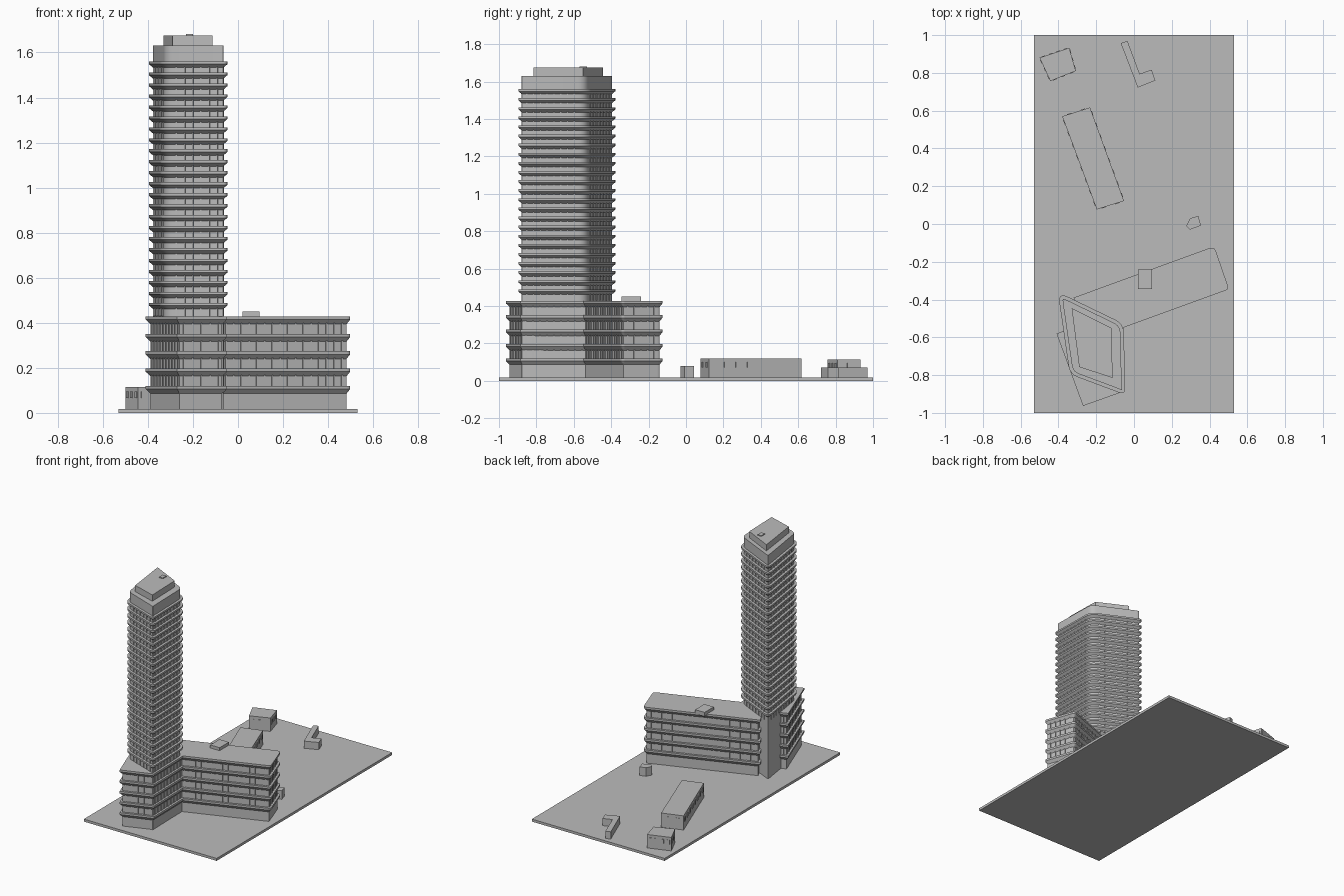
import bpy, bmesh, math
from mathutils import Vector

cube = bpy.data.objects.get("Cube")
if cube:
    bpy.data.objects.remove(cube, do_unlink=True)

grey = bpy.data.materials.new("concrete_grey")
grey.use_nodes = True
COLOUR = (0.5, 0.5, 0.5, 1)
grey.diffuse_color = COLOUR
grey.node_tree.nodes["Principled BSDF"].inputs["Base Color"].default_value = COLOUR
GROUND = 0.018


def finish(name, bm):
    bmesh.ops.recalc_face_normals(bm, faces=bm.faces)
    mesh = bpy.data.meshes.new(name)
    bm.to_mesh(mesh)
    bm.free()
    mesh.materials.append(grey)
    obj = bpy.data.objects.new(name, mesh)
    bpy.context.collection.objects.link(obj)
    return obj


def loft(bm, rings):
    """Closed solid through (outline, height) rings."""
    loops = [[bm.verts.new((p[0], p[1], z)) for p in pts] for pts, z in rings]
    for a, b in zip(loops, loops[1:]):
        for i in range(len(a)):
            j = (i + 1) % len(a)
            bm.faces.new((a[i], a[j], b[j], b[i]))
    bm.faces.new(loops[0])
    bm.faces.new(loops[-1])


def prism(name, outline, z0, z1):
    bm = bmesh.new()
    loft(bm, [(outline, z0), (outline, z1)])
    return finish(name, bm)


def rounded(corners, radii, steps=6):
    """Replace each corner by a curve that starts r before it."""
    out = []
    for i, r in enumerate(radii):
        p = Vector(corners[i])
        if r == 0:
            out.append(p)
            continue
        a = p + (Vector(corners[i - 1]) - p).normalized() * r
        b = p + (Vector(corners[(i + 1) % len(corners)]) - p).normalized() * r
        for k in range(steps + 1):
            t = k / steps
            out.append(a * (1 - t) ** 2 + p * 2 * t * (1 - t) + b * t * t)
    return out


def inset(outline, d):
    """Move a counter-clockwise outline inwards by d."""
    out = []
    for i, p in enumerate(outline):
        e1 = (p - outline[i - 1]).normalized()
        e2 = (outline[(i + 1) % len(outline)] - p).normalized()
        n1, n2 = Vector((-e1.y, e1.x)), Vector((-e2.y, e2.x))
        out.append(p + (n1 + n2) * d / (1 + n1.dot(n2)))
    return out


def bands(name, outer, inner, top, pitch, count, lip, depth):
    """Stack of floor bands that flare out towards the top."""
    bm = bmesh.new()
    for k in range(count):
        z = top - k * pitch
        loft(bm, [(inner, z - depth), (outer, z - lip), (outer, z)])
    return finish(name, bm)


def box_on_wall(bm, mid, along, half, z0, z1, thick):
    out = Vector((along.y, -along.x))
    a, b = mid - along * half, mid + along * half
    quad = [a - out * 0.004, a + out * thick, b + out * thick, b - out * 0.004]
    loft(bm, [(quad, z0), (quad, z1)])


def posts(name, outline, spacing, z0, z1, half=0.003, thick=0.004):
    """Window posts spread evenly over every long wall."""
    bm = bmesh.new()
    for i, p in enumerate(outline):
        edge = outline[(i + 1) % len(outline)] - p
        n = int(edge.length / spacing)
        for k in range(n):
            mid = p + edge * (k + 0.5) / n
            box_on_wall(bm, mid, edge.normalized(), half, z0, z1, thick)
    return finish(name, bm)


# Ground slab
prism("ground_slab", [(-0.53, -1), (0.53, -1), (0.53, 1), (-0.53, 1)], 0, GROUND)

# Tower
tower = rounded([(-0.403, -0.36), (-0.34, -0.795), (-0.046, -0.905), (-0.055, -0.528)],
                [0.06, 0.045, 0.035, 0.05])
shaft = inset(tower, 0.018)
for obj in (prism("tower_shaft", shaft, GROUND, 1.63),
            bands("tower_floor_bands", tower, shaft, 1.56, 0.0487, 23, 0.012, 0.027)):
    bpy.ops.object.select_all(action="DESELECT")
    obj.select_set(True)
    bpy.context.view_layer.objects.active = obj
    bpy.ops.object.shade_smooth_by_angle(angle=math.radians(28))
posts("tower_window_posts", shaft, 0.035, 0.43, 1.55)
prism("tower_penthouse", [(-0.33, -0.445), (-0.29, -0.757), (-0.113, -0.815), (-0.12, -0.55)],
      1.63, 1.675)
prism("penthouse_vent", [(-0.23, -0.57), (-0.2, -0.57), (-0.2, -0.53), (-0.23, -0.53)],
      1.675, 1.681)

# Low wings, wrapped around the tower foot
wings = rounded([(-0.41, -0.58), (-0.27, -0.963), (-0.05, -0.885), (-0.055, -0.548),
                 (0.503, -0.345), (0.425, -0.118), (-0.32, -0.39), (-0.25, -0.522)],
                [0, 0, 0, 0, 0.02, 0.03, 0, 0])
wing_wall = inset(wings, 0.016)
prism("wing_walls", wing_wall, GROUND, 0.42)
bands("wing_floor_bands", wings, wing_wall, 0.428, 0.077, 5, 0.014, 0.034)
posts("wing_window_posts", wing_wall, 0.035, 0.1, 0.42)
prism("roof_plant_box", [(0.02, -0.345), (0.095, -0.345), (0.095, -0.24), (0.02, -0.24)],
      0.42, 0.45)

# Small buildings around the site
hall = [Vector(p) for p in ((-0.38, 0.57), (-0.197, 0.077), (-0.053, 0.122), (-0.233, 0.617))]
prism("long_hall", hall, GROUND, 0.12)
posts("long_hall_windows", hall, 0.065, 0.07, 0.1, 0.012, 0.003)
house = [Vector(p) for p in ((-0.5, 0.88), (-0.443, 0.757), (-0.308, 0.81), (-0.343, 0.933))]
prism("corner_house", house, GROUND, 0.115)
posts("corner_house_windows", house, 0.04, 0.065, 0.095, 0.01, 0.003)
prism("angled_shed", [(-0.07, 0.957), (0.02, 0.722), (0.113, 0.76), (0.093, 0.817),
                      (0.03, 0.795), (-0.035, 0.97)], GROUND, 0.07)
prism("pavilion", [(0.277, -0.01), (0.295, -0.03), (0.355, -0.008), (0.34, 0.043),
                   (0.297, 0.03)], GROUND, 0.08)
